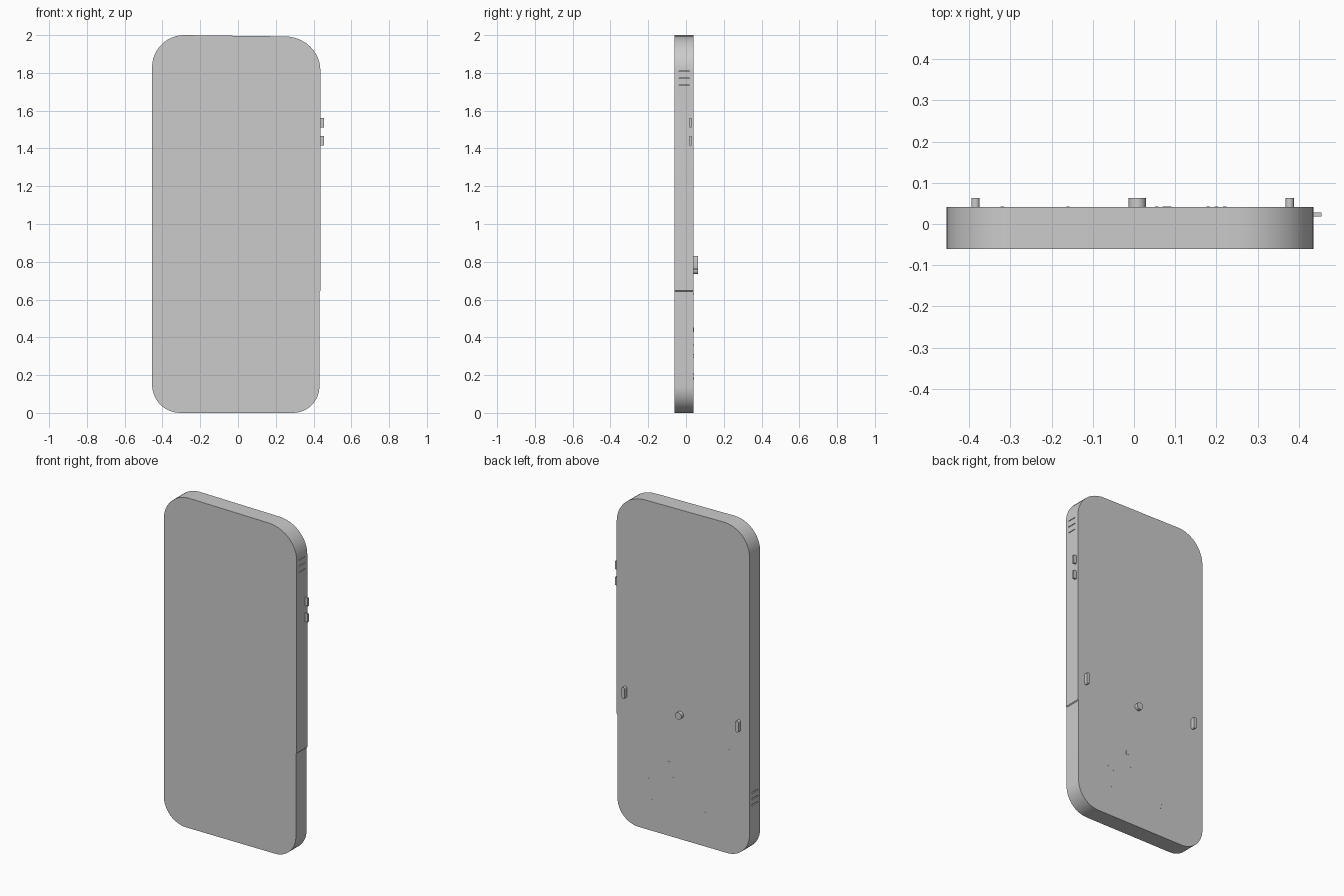
import bpy, bmesh, math
from mathutils import Vector, Matrix

if "Cube" in bpy.data.objects:
    bpy.data.objects.remove(bpy.data.objects["Cube"], do_unlink=True)

FRONT, BACK = -0.061, 0.041
LEFT, RIGHT = 0.436, -0.455

grey = bpy.data.materials.new("plain grey")
grey.use_nodes = True
grey.diffuse_color = (0.6, 0.6, 0.6, 1)
grey.node_tree.nodes["Principled BSDF"].inputs["Base Color"].default_value = (0.6, 0.6, 0.6, 1)


def finish(bm, name):
    bmesh.ops.recalc_face_normals(bm, faces=bm.faces)
    mesh = bpy.data.meshes.new(name)
    bm.to_mesh(mesh)
    bm.free()
    mesh.materials.append(grey)
    obj = bpy.data.objects.new(name, mesh)
    bpy.context.collection.objects.link(obj)
    return obj


def smooth(obj):
    bpy.ops.object.select_all(action="DESELECT")
    obj.select_set(True)
    bpy.context.view_layer.objects.active = obj
    bpy.ops.object.shade_smooth_by_angle(angle=math.radians(30))


def extrude_profile(points, y0, y1, name):
    """Extrude an outline in the xz plane from y0 to y1."""
    bm = bmesh.new()
    face = bm.faces.new([bm.verts.new((x, y0, z)) for x, z in points])
    moved = bmesh.ops.extrude_face_region(bm, geom=[face])["geom"]
    bmesh.ops.translate(bm, vec=(0, y1 - y0, 0),
                        verts=[v for v in moved if isinstance(v, bmesh.types.BMVert)])
    return finish(bm, name)


def arc(cx, cz, rx, rz, start, sweep=90, steps=12):
    angles = [math.radians(start + sweep * i / steps) for i in range(steps + 1)]
    return [(cx + rx * math.cos(a), cz + rz * math.sin(a)) for a in angles]


def box(name, centre, size):
    bm = bmesh.new()
    bmesh.ops.create_cube(bm, size=1, matrix=Matrix.Translation(Vector(centre)) @ Matrix.Diagonal((*size, 1)))
    return finish(bm, name)


# Slab body, with a fine step where the lower left edge panel begins
low = LEFT - 0.005
outline = (arc(low - 0.14, 0.14, 0.14, 0.14, -90)
           + [(low, 0.642), (LEFT, 0.647)]
           + arc(LEFT - 0.19, 1.815, 0.19, 0.178, 0)
           + arc(RIGHT + 0.17, 1.83, 0.17, 0.17, 90)
           + arc(RIGHT + 0.15, 0.15, 0.15, 0.15, 180))
body = extrude_profile(outline, FRONT, BACK, "body")

# Edge slots, three on each side
cutters = []
for x, base, half in ((LEFT, 1.735, 0.002), (RIGHT, 0.32, 0.004)):
    for i in range(3):
        cutters.append(box("slot_cutter", (x, -0.01, base + 0.037 * i), (0.016, 0.055, half * 2)))
bpy.context.view_layer.objects.active = body
for cutter in cutters:
    cutter.hide_render = True
    cut = body.modifiers.new("slot", "BOOLEAN")
    cut.operation = "DIFFERENCE"
    cut.solver = "EXACT"
    cut.object = cutter
    bpy.ops.object.modifier_apply(modifier=cut.name)
    bpy.data.objects.remove(cutter, do_unlink=True)
smooth(body)

# Two buttons on the left edge
for name, z in (("upper_button", 1.537), ("lower_button", 1.441)):
    box(name, (LEFT + 0.006, 0.023, z), (0.026, 0.01, 0.05))

# Rounded pegs on the back
for name, x in (("left_peg", 0.378), ("right_peg", -0.385)):
    r, z = 0.01, 0.795
    capsule = arc(x, z + 0.025, r, r, 0, 180) + arc(x, z - 0.025, r, r, 180, 180)
    smooth(extrude_profile(capsule, BACK - 0.005, 0.063, name))

# Round knob between the pegs
smooth(extrude_profile(arc(0.008, 0.755, 0.021, 0.021, 0, 350, 35), BACK - 0.005, 0.063, "centre_knob"))

# Small plates and specks on the back
box("back_plate", (0.08, BACK, 0.44), (0.022, 0.003, 0.022))
specks = ((-0.32, 0.63), (0.055, 0.36), (0.22, 0.31), (0.18, 0.295),
          (0.2, 0.185), (-0.16, 0.205), (-0.16, 0.18))
for x, z in specks:
    box("back_speck", (x, BACK, z), (0.008, 0.002, 0.006))
